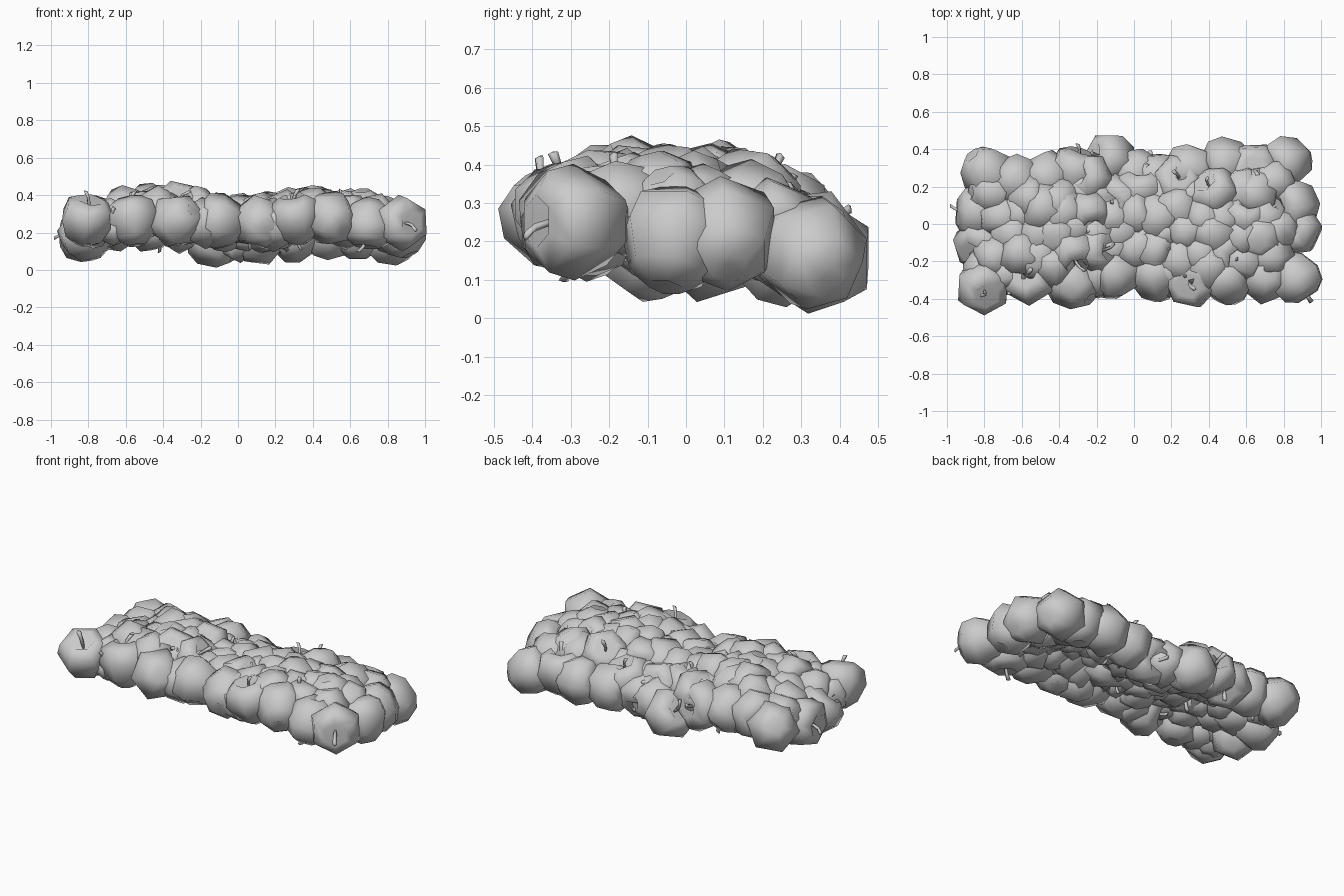
import bpy, bmesh, math, random
from mathutils import Vector, Euler

random.seed(11)
cube = bpy.data.objects.get("Cube")
if cube:
    bpy.data.objects.remove(cube, do_unlink=True)

grey = bpy.data.materials.new("plain grey")
grey.use_nodes = True
colour = (0.6, 0.6, 0.6, 1)
grey.diffuse_color = colour
grey.node_tree.nodes["Principled BSDF"].inputs["Base Color"].default_value = colour


def tube(bm, rings, sides):
    """Bridge a list of (centre, radius) rings into a closed skin."""
    loops = []
    for centre, radius in rings:
        if radius == 0:
            loops.append([bm.verts.new(centre)])
        else:
            loops.append([bm.verts.new(centre + Vector((
                radius * math.cos(math.tau * i / sides),
                radius * math.sin(math.tau * i / sides), 0))) for i in range(sides)])
    for low, high in zip(loops, loops[1:]):
        for i in range(sides):
            j = (i + 1) % sides
            ring = [low[i % len(low)], low[j % len(low)],
                    high[j % len(high)], high[i % len(high)]]
            bm.faces.new(list(dict.fromkeys(ring)))


def apple_mesh():
    """Unit apple: dimpled six-sided body and a short bent stem."""
    bm = bmesh.new()
    profile = [(0, -0.75), (0.34, -0.95), (0.8, -0.62), (1.1, 0.1),
               (0.96, 0.66), (0.5, 0.94), (0, 0.4)]
    tube(bm, [(Vector((0, 0, z)), r) for r, z in profile], 6)
    stem = [(0, 0.4, 0.04), (0.03, 0.7, 0.07), (0.12, 0.98, 0.08), (0.28, 1.18, 0.1)]
    tube(bm, [(Vector((x, 0, z)), r) for x, z, r in stem]
         + [(Vector((0.3, 0, 1.2)), 0)], 4)
    bmesh.ops.recalc_face_normals(bm, faces=bm.faces[:])
    for face in bm.faces:
        face.smooth = True
    mesh = bpy.data.meshes.new("apple")
    bm.to_mesh(mesh)
    bm.free()
    mesh.materials.append(grey)
    return mesh


mesh = apple_mesh()


def place(name, x, y, z, radius):
    apple = bpy.data.objects.new(name, mesh)
    apple.location = (x, y, z)
    apple.scale = (radius,) * 3
    apple.rotation_euler = Euler([random.uniform(0, math.tau) for _ in range(3)])
    bpy.context.collection.objects.link(apple)


def bed_height(x, y):
    """Height of the inner apple centres: two humps that fall away to the back."""
    humps = math.exp(-((x + 0.42) / 0.33) ** 2) + 0.8 * math.exp(-((x - 0.45) / 0.33) ** 2)
    return 0.225 + 0.115 * humps * (1 - (y / 0.55) ** 2) - 0.15 * max(0, y)


# Rim apples: x, y, z
rim = [(-0.81, -0.33, 0.26), (-0.56, -0.29, 0.26), (-0.32, -0.32, 0.27), (-0.09, -0.26, 0.26),
       (0.12, -0.28, 0.25), (0.31, -0.3, 0.27), (0.5, -0.3, 0.27), (0.7, -0.28, 0.25),
       (0.86, -0.28, 0.25), (0.87, -0.03, 0.2), (0.86, 0.1, 0.21), (0.82, 0.33, 0.16),
       (0.64, 0.29, 0.19), (0.5, 0.32, 0.19), (0.31, 0.29, 0.19), (0.12, 0.23, 0.18),
       (-0.12, 0.34, 0.15), (-0.32, 0.27, 0.23), (-0.47, 0.24, 0.25), (-0.62, 0.22, 0.25),
       (-0.79, 0.28, 0.23), (-0.82, 0.06, 0.19), (-0.81, -0.1, 0.18)]
for x, y, z in rim:
    place("rim_apple", x, y, z, 0.138)

# Inner apples on a jittered, staggered grid
for row in range(6):
    for col in range(14):
        x = -0.78 + 0.12 * col + 0.06 * (row % 2) + random.uniform(-0.03, 0.03)
        y = -0.25 + 0.1 * row + random.uniform(-0.03, 0.03)
        crowded = min(math.hypot(x - a, y - b) for a, b, _ in rim) < 0.08
        if not crowded and abs(x) < 0.83:
            z = bed_height(x, y) + random.uniform(-0.035, 0.025)
            place("inner_apple", x, y, z, random.uniform(0.115, 0.135))
